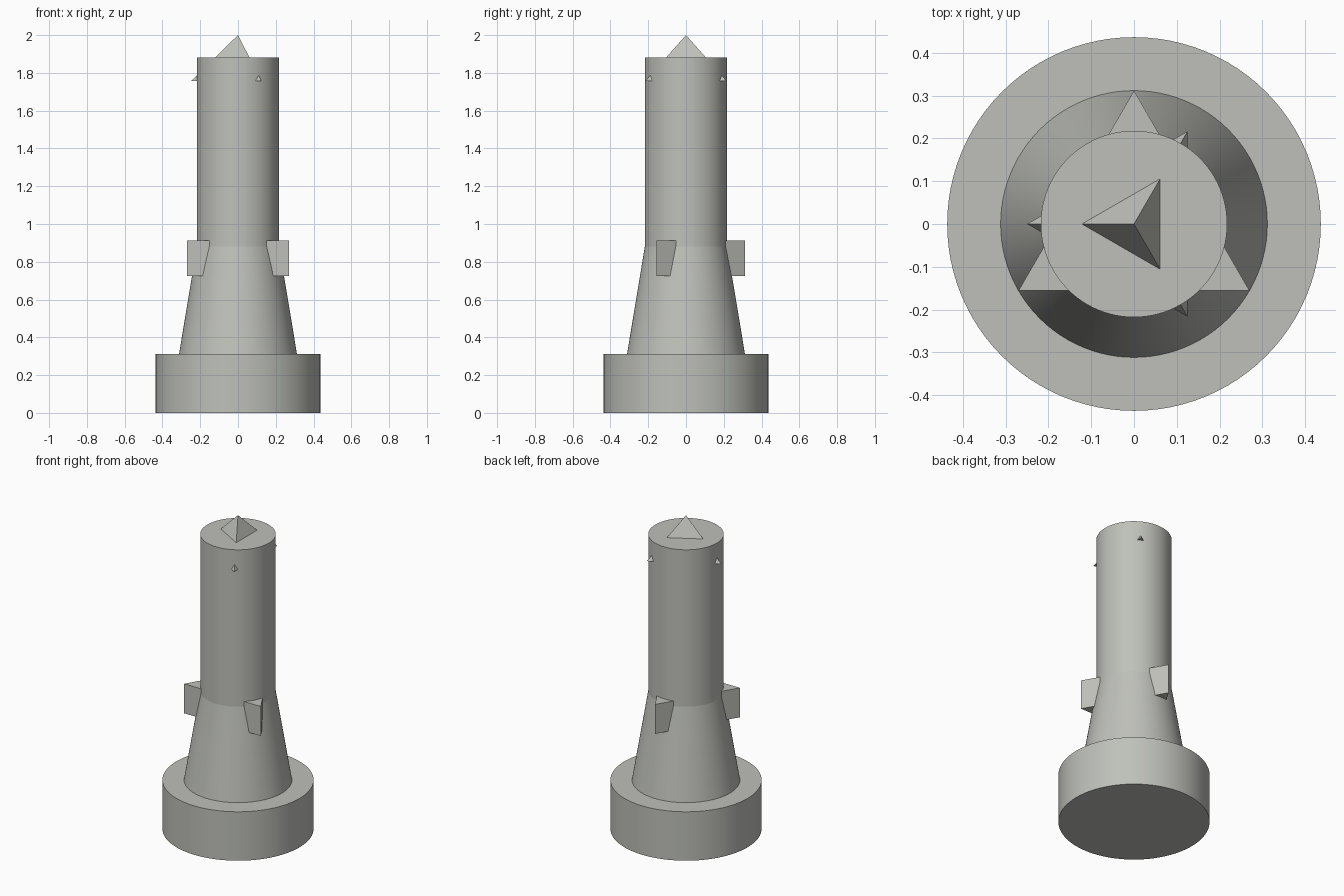
import bpy, math

if "Cube" in bpy.data.objects:
    bpy.data.objects.remove(bpy.data.objects["Cube"])

grey = bpy.data.materials.new("warm_grey")
grey.diffuse_color = (0.52, 0.53, 0.49, 1)
grey.use_nodes = True
grey.node_tree.nodes["Principled BSDF"].inputs["Base Color"].default_value = grey.diffuse_color


def solid(name, sides, r_bottom, r_top, z0, z1, turn=0.0, smooth=False):
    """Upright cylinder, cone or prism between two heights."""
    bpy.ops.mesh.primitive_cone_add(vertices=sides, radius1=r_bottom, radius2=r_top,
                                    depth=z1 - z0, location=(0, 0, (z0 + z1) / 2))
    ob = bpy.context.object
    ob.name = name
    # the primitive starts with a corner on +y
    ob.rotation_euler.z = turn
    ob.data.materials.append(grey)
    if smooth:
        bpy.ops.object.shade_smooth_by_angle(angle=math.radians(30))
    return ob


# round body
solid("base", 96, 0.437, 0.437, 0.0, 0.312, smooth=True)
solid("tapered_neck", 96, 0.312, 0.218, 0.312, 0.88, smooth=True)
solid("barrel", 96, 0.218, 0.218, 0.88, 1.881, smooth=True)

# triangular collar whose corners stick out as lugs
solid("collar_lugs", 3, 0.312, 0.312, 0.724, 0.912)

# three-sided point through the top, its base corners poking through the barrel
solid("pointed_tip", 3, 0.25, 0.0, 1.756, 2.0, turn=math.pi / 2)
